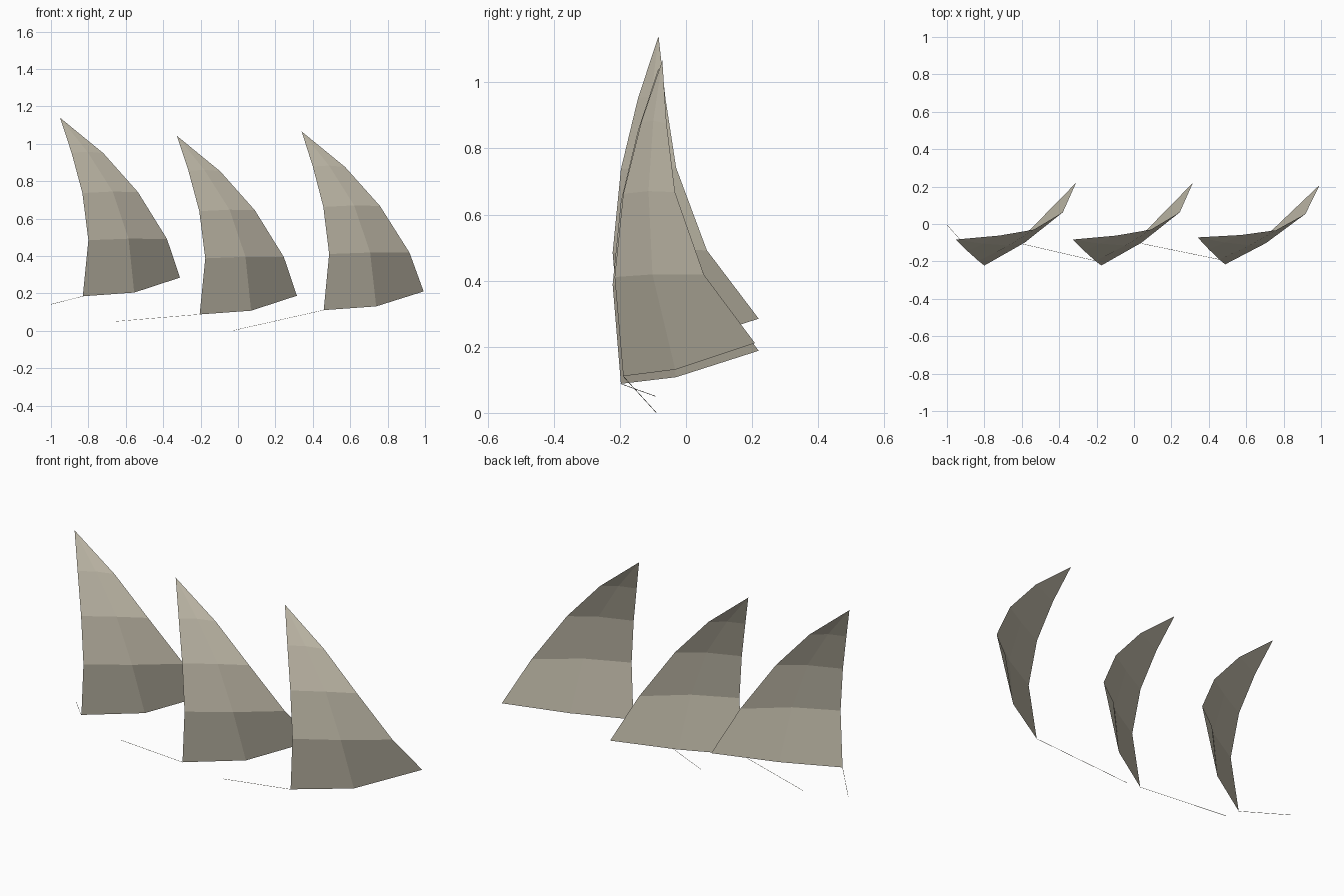
import bpy, bmesh, math
from mathutils import Vector, Matrix

if "Cube" in bpy.data.objects:
    bpy.data.objects.remove(bpy.data.objects["Cube"])


def material(name, rgb):
    m = bpy.data.materials.new(name)
    m.diffuse_color = (*rgb, 1)
    m.use_nodes = True
    m.node_tree.nodes["Principled BSDF"].inputs["Base Color"].default_value = m.diffuse_color
    return m


canvas = material("beige canvas", (0.56, 0.52, 0.42))
hemp = material("dark rope", (0.40, 0.37, 0.30))

# Sail rows from foot to head: front edge, belly, trailing edge
ROWS = [
    [(-0.83, -0.197, 0.185), (-0.555, -0.03, 0.205), (-0.31, 0.22, 0.285)],
    [(-0.80, -0.222, 0.485), (-0.585, -0.10, 0.493), (-0.38, 0.063, 0.492)],
    [(-0.832, -0.197, 0.737), (-0.67, -0.115, 0.745), (-0.535, -0.03, 0.742)],
    [(-0.89, -0.145, 0.953), (-0.805, -0.105, 0.958), (-0.72, -0.062, 0.95)],
]
HEAD = (-0.952, -0.083, 1.14)
PIVOT = Vector((-0.63, 0, 0))


def sail(name, offset, turn):
    place = Matrix.Translation(PIVOT + Vector(offset)) @ Matrix.Rotation(
        math.radians(turn), 4, 'Z') @ Matrix.Translation(-PIVOT)
    bm = bmesh.new()
    rows = [[bm.verts.new(place @ Vector(p)) for p in r] for r in ROWS]
    head = bm.verts.new(place @ Vector(HEAD))
    for a, b in zip(rows, rows[1:]):
        for i in range(2):
            bm.faces.new((a[i], a[i + 1], b[i + 1], b[i]))
    for i in range(2):
        bm.faces.new((rows[-1][i], rows[-1][i + 1], head))
    mesh = bpy.data.meshes.new(name)
    tack = rows[0][0].co.copy()
    bm.to_mesh(mesh)
    bm.free()
    mesh.materials.append(canvas)
    bpy.context.collection.objects.link(bpy.data.objects.new(name, mesh))
    return tack


def rope(name, start, end, r=0.001):
    start = Vector(start)
    d = end - start
    bpy.ops.mesh.primitive_cylinder_add(vertices=3, radius=r, depth=d.length,
                                        location=(start + end) / 2)
    o = bpy.context.object
    o.name = name
    o.rotation_euler = d.to_track_quat('Z', 'Y').to_euler()
    o.data.materials.append(hemp)


# Three staggered sails, each with a thin tack line at its lower front corner
for label, offset, turn, anchor in [
    ("left", (0, 0, 0), 0, (-0.999, -0.005, 0.142)),
    ("middle", (0.625, 0, -0.097), 0, (-0.66, -0.092, 0.05)),
    ("right", (1.295, 0, -0.074), -2, (-0.03, -0.09, 0.001)),
]:
    tack = sail(label + "_sail", offset, turn)
    rope(label + "_tack_line", anchor, tack)
